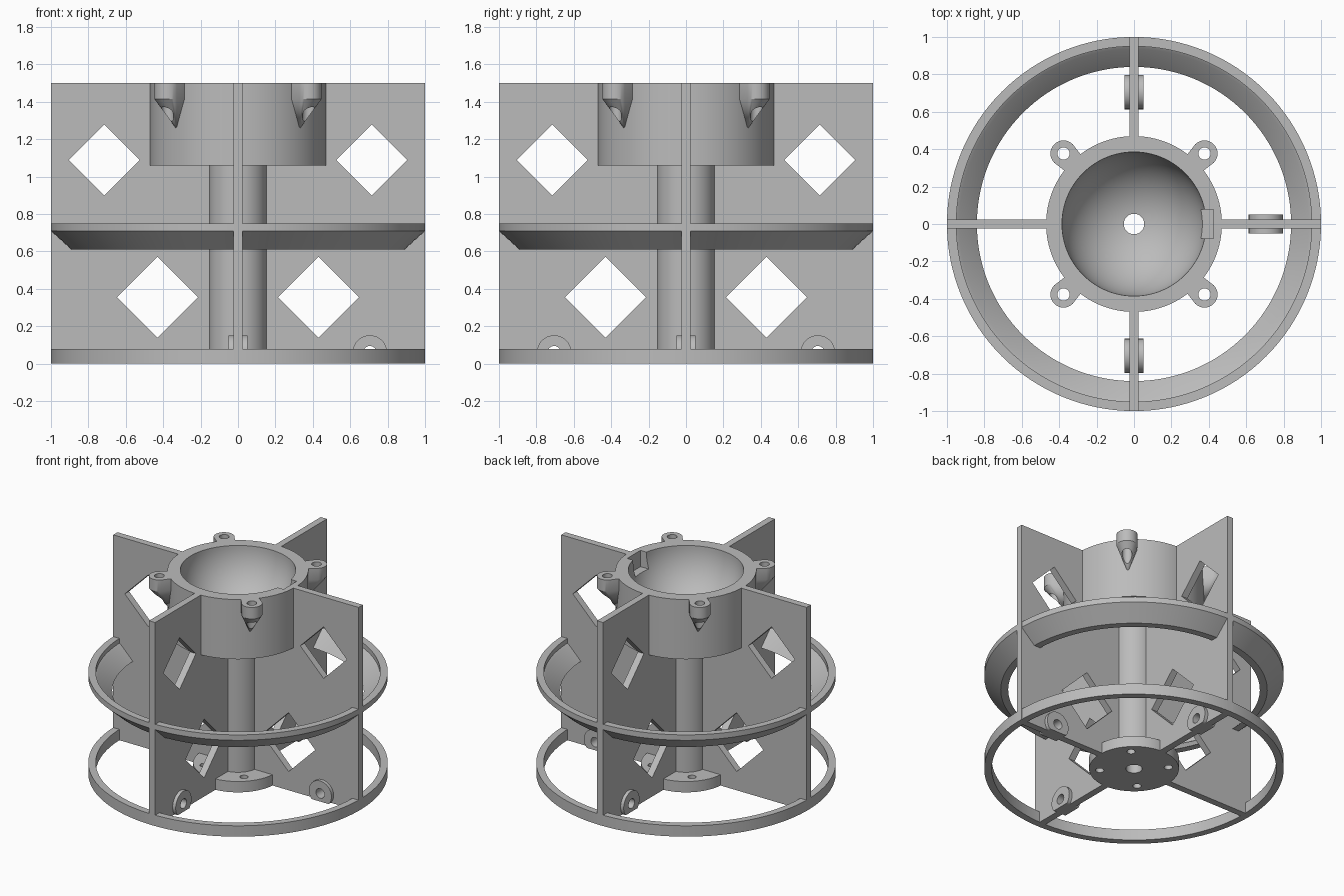
import bpy, bmesh
from math import pi, sin, cos, radians
from mathutils import Matrix, Vector

old = bpy.data.objects.get("Cube")
if old:
    bpy.data.objects.remove(old, do_unlink=True)

GREY = (0.5, 0.5, 0.5, 1)
mat = bpy.data.materials.new("plain grey")
mat.use_nodes = True
mat.diffuse_color = GREY
mat.node_tree.nodes["Principled BSDF"].inputs["Base Color"].default_value = GREY


def activate(ob):
    bpy.ops.object.select_all(action='DESELECT')
    ob.select_set(True)
    bpy.context.view_layer.objects.active = ob


def link(name, data):
    ob = bpy.data.objects.new(name, data)
    bpy.context.collection.objects.link(ob)
    data.materials.append(mat)
    return ob


def from_bmesh(name, bm):
    bmesh.ops.recalc_face_normals(bm, faces=bm.faces)
    me = bpy.data.meshes.new(name)
    bm.to_mesh(me)
    bm.free()
    return link(name, me)


def smooth(ob):
    activate(ob)
    bpy.ops.object.shade_smooth_by_angle(angle=radians(30))


def circle(x, y, r, n=32):
    return [(x + r * cos(2 * pi * i / n), y + r * sin(2 * pi * i / n)) for i in range(n)]


def diamond(x, y, r):
    return circle(x, y, r, 4)


def lathe(name, profile, steps=128):
    """Spin a closed (radius, height) profile around z."""
    bm = bmesh.new()
    vs = [bm.verts.new((r, 0, z)) for r, z in profile]
    es = [bm.edges.new((vs[i - 1], vs[i])) for i in range(len(vs))]
    bmesh.ops.spin(bm, geom=vs + es, axis=(0, 0, 1), cent=(0, 0, 0),
                   angle=2 * pi, steps=steps)
    bmesh.ops.remove_doubles(bm, verts=bm.verts, dist=1e-4)
    return from_bmesh(name, bm)


def plate(name, outlines, half, matrix):
    """Flat plate from an outer outline plus hole outlines."""
    cu = bpy.data.curves.new(name, 'CURVE')
    cu.dimensions = '2D'
    cu.fill_mode = 'BOTH'
    cu.extrude = half
    for pts in outlines:
        sp = cu.splines.new('POLY')
        sp.points.add(len(pts) - 1)
        for p, (x, y) in zip(sp.points, pts):
            p.co = (x, y, 0, 1)
        sp.use_cyclic_u = True
    ob = link(name, cu)
    ob.matrix_world = matrix
    activate(ob)
    bpy.ops.object.convert(target='MESH')
    ob = bpy.context.view_layer.objects.active
    bm = bmesh.new()
    bm.from_mesh(ob.data)
    bmesh.ops.remove_doubles(bm, verts=bm.verts, dist=1e-4)
    bmesh.ops.recalc_face_normals(bm, faces=bm.faces)
    bm.to_mesh(ob.data)
    bm.free()
    smooth(ob)
    return ob


def cut(ob, bm):
    """Subtract a cutter shape, then drop the cutter."""
    cutter = from_bmesh("cutter", bm)
    cutter.hide_render = True
    mod = ob.modifiers.new("cut", 'BOOLEAN')
    mod.operation = 'DIFFERENCE'
    mod.solver = 'EXACT'
    mod.object = cutter
    activate(ob)
    bpy.ops.object.modifier_apply(modifier=mod.name)
    bpy.data.objects.remove(cutter, do_unlink=True)


# Rings
smooth(lathe("base_ring", [(0.95, 0), (1, 0), (1, 0.08), (0.95, 0.08)]))
smooth(lathe("middle_ring", [(1, 0.75), (1, 0.71), (0.89, 0.61), (0.84, 0.61),
                             (0.935, 0.705), (0.95, 0.715), (0.95, 0.75)]))

# Bowl cup on a hollow column
TOP, BOWL, BORE = 1.5, 0.385, 0.055
profile = [(BORE, 0.01), (0.155, 0.01), (0.155, 1.06), (0.47, 1.06), (0.47, TOP)]
a_end = pi / 2 - BORE / BOWL
profile += [(BOWL * cos(a_end * i / 24), TOP - BOWL * sin(a_end * i / 24)) for i in range(25)]
cup = lathe("bowl_and_column", profile)

# Notch in the bowl rim
bm = bmesh.new()
bmesh.ops.create_cube(bm, size=1, matrix=Matrix.Translation((0.36, 0, 1.48))
                      @ Matrix.Diagonal((0.13, 0.155, 0.2, 1)))
cut(cup, bm)
smooth(cup)

# Hub disc with centre bore and four bolt holes
bolts = [circle(0.23 * cos(a), 0.23 * sin(a), 0.028)
         for a in [pi / 4 + k * pi / 2 for k in range(4)]]
plate("hub_disc", [circle(0, 0, 0.30, 96), circle(0, 0, BORE)] + bolts,
      0.04, Matrix.Translation((0, 0, 0.04)))

# Four fins with diamond windows, three of them with a drilled boss
BX, BZ, BR = 0.705, 0.06, 0.092
outline = [(0.1, 0), (1, 0), (1, TOP), (0.465, TOP), (0.465, 1.08), (0.1, 1.08)]
windows = [diamond(0.715, 1.09, 0.19), diamond(0.43, 0.355, 0.217)]
boss = [(x, max(z, 0)) for x, z in circle(BX, BZ, BR, 48)]
boss_hole = circle(BX, BZ, 0.035)
upright = Matrix.Rotation(pi / 2, 4, 'X')
for k, side in enumerate(("left", "back", "right", "front")):
    m = Matrix.Rotation(k * pi / 2, 4, 'Z') @ upright
    drilled = side != "right"
    plate(side + "_fin", [outline] + windows + ([boss_hole] if drilled else []), 0.025, m)
    if drilled:
        for s in (-1, 1):
            plate(side + "_boss", [boss, boss_hole], 0.0125,
                  m @ Matrix.Translation((0, 0, s * 0.0375)))

# Four screw ears tapering into the cup wall
EAR = 0.533
for k in range(4):
    turn = Matrix.Rotation(pi / 4 + k * pi / 2, 4, 'Z')
    section = [(x, y) for x, y in circle(EAR, 0, 0.07, 40) if x > EAR - 0.01]
    section += [(0.455, -0.06), (0.455, 0.06)]
    bm = bmesh.new()
    for z in (TOP, 1.415):
        for x, y in section:
            bm.verts.new((x, y, z))
    bm.verts.new((0.46, 0, 1.25))
    bmesh.ops.convex_hull(bm, input=bm.verts)
    bmesh.ops.dissolve_limit(bm, angle_limit=0.01, verts=bm.verts, edges=bm.edges)
    bmesh.ops.transform(bm, matrix=turn, verts=bm.verts)
    ear = from_bmesh("screw_ear", bm)
    bm = bmesh.new()
    bmesh.ops.create_cone(bm, cap_ends=True, segments=32, radius1=0.033, radius2=0.033,
                          depth=0.6, matrix=turn @ Matrix.Translation((EAR, 0, 1.4)))
    cut(ear, bm)
    smooth(ear)
